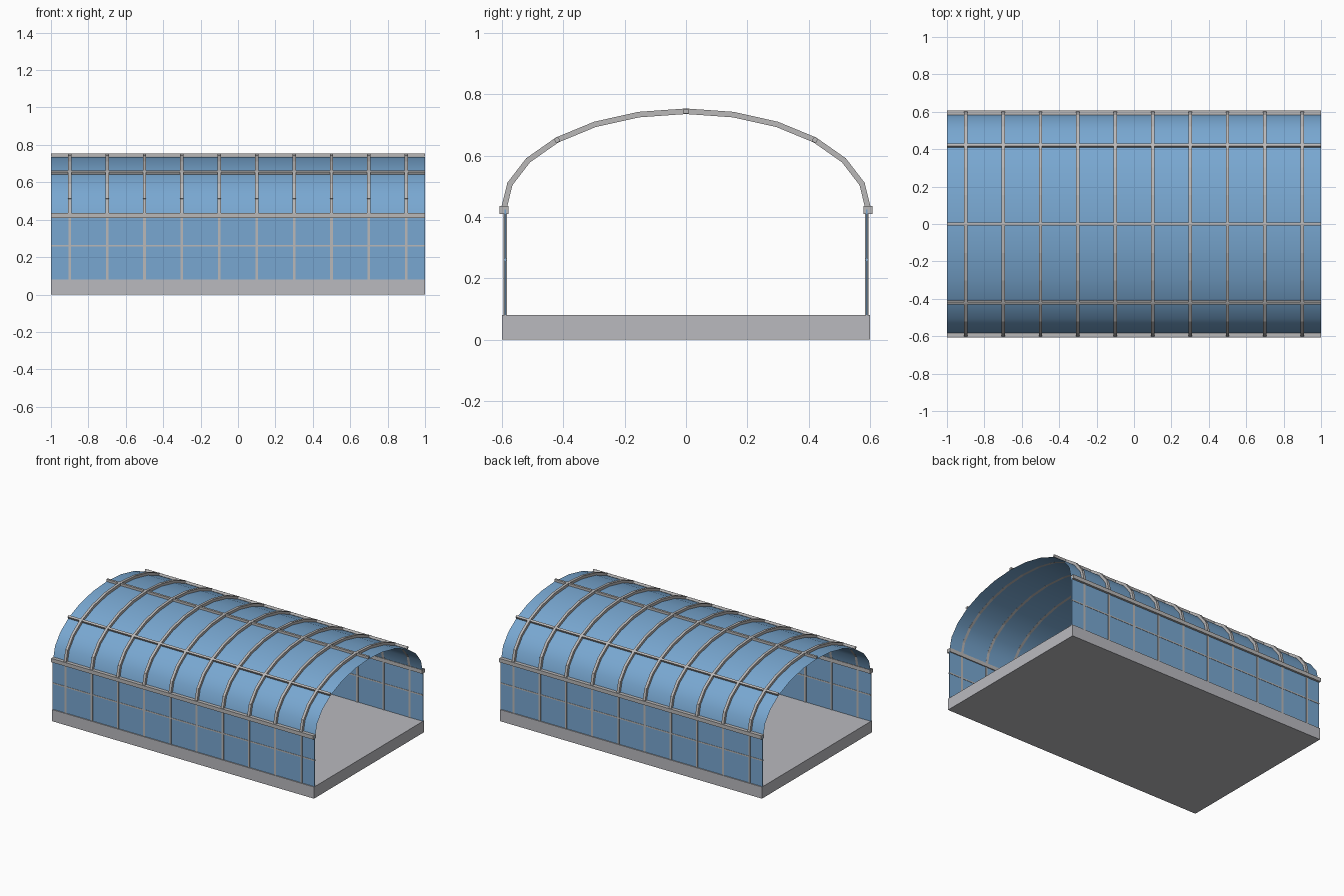
import bpy
import bmesh
from math import pi, sin, cos, atan2
from mathutils import Matrix, Vector

default = bpy.data.objects.get("Cube")
if default:
    bpy.data.objects.remove(default, do_unlink=True)


def make_material(name, rgb):
    mat = bpy.data.materials.new(name)
    mat.use_nodes = True
    colour = (*rgb, 1)
    mat.diffuse_color = colour
    mat.node_tree.nodes["Principled BSDF"].inputs["Base Color"].default_value = colour
    return mat


CONCRETE = make_material("pale concrete", (0.49, 0.49, 0.52))
METAL = make_material("grey metal", (0.49, 0.48, 0.48))
GLASS = make_material("blue glazing", (0.19, 0.39, 0.64))

SEGMENTS = 12
SPRING = 0.425          # height where the arch starts
HALF, RISE = 0.595, 0.32  # rib centre line
BAR = 0.018
WALL_Y = 0.59
BASE_TOP = 0.08
RIB_X = [-0.9 + 0.2 * i for i in range(10)]


def arch_point(i, inset=0.0):
    a = pi * i / SEGMENTS
    return Vector((0, (HALF - inset) * cos(a), SPRING + (RISE - inset) * sin(a)))


def finish(name, bm, mat):
    mesh = bpy.data.meshes.new(name)
    bm.to_mesh(mesh)
    bm.free()
    mesh.materials.append(mat)
    obj = bpy.data.objects.new(name, mesh)
    bpy.context.collection.objects.link(obj)
    return obj


def add_box(bm, centre, size, tilt=0.0):
    m = (Matrix.Translation(centre) @ Matrix.Rotation(tilt, 4, "X")
         @ Matrix.Diagonal((*size, 1)))
    bmesh.ops.create_cube(bm, size=1, matrix=m)


def box(name, centre, size, mat, tilt=0.0):
    bm = bmesh.new()
    add_box(bm, centre, size, tilt)
    return finish(name, bm, mat)


# Floor slab
box("floor_slab", (0, 0, BASE_TOP / 2), (2, 1.2, BASE_TOP), CONCRETE)

# Side walls with mullions, middle bar and eaves rail
for side, label in ((-1, "front"), (1, "back")):
    y = side * WALL_Y
    height = SPRING - BASE_TOP
    mid = BASE_TOP + height / 2
    box(label + "_wall_glazing", (0, y, mid), (2, 0.006, height), GLASS)
    box(label + "_middle_bar", (0, y, 0.26), (2, 0.01, 0.009), METAL)
    box(label + "_eaves_rail", (0, side * 0.594, 0.423), (2, 0.028, 0.026), METAL)
    bm = bmesh.new()
    for x in RIB_X:
        add_box(bm, (x, y, mid), (0.014, 0.012, height))
    finish(label + "_mullions", bm, METAL)

# Vaulted roof sheet
bm = bmesh.new()
rows = []
for i in range(SEGMENTS + 1):
    p = arch_point(i, BAR / 2)
    rows.append([bm.verts.new((x, p.y, p.z)) for x in (-1, 1)])
for a, b in zip(rows, rows[1:]):
    face = bm.faces.new((a[0], a[1], b[1], b[0]))
    face.smooth = True
finish("roof_glazing", bm, GLASS)

# Arched ribs, one straight bar per segment
bm = bmesh.new()
for x in RIB_X:
    for i in range(SEGMENTS):
        p, q = arch_point(i), arch_point(i + 1)
        d = q - p
        centre = (p + q) / 2
        centre.x = x
        add_box(bm, centre, (BAR, d.length + 0.003, BAR), atan2(d.z, d.y))
finish("roof_ribs", bm, METAL)

# Purlins along the roof
for i, label in ((3, "back"), (6, "ridge"), (9, "front")):
    p, d = arch_point(i), arch_point(i + 1) - arch_point(i - 1)
    box(label + "_purlin", p, (2, 0.015, 0.016), METAL, atan2(d.z, d.y))
